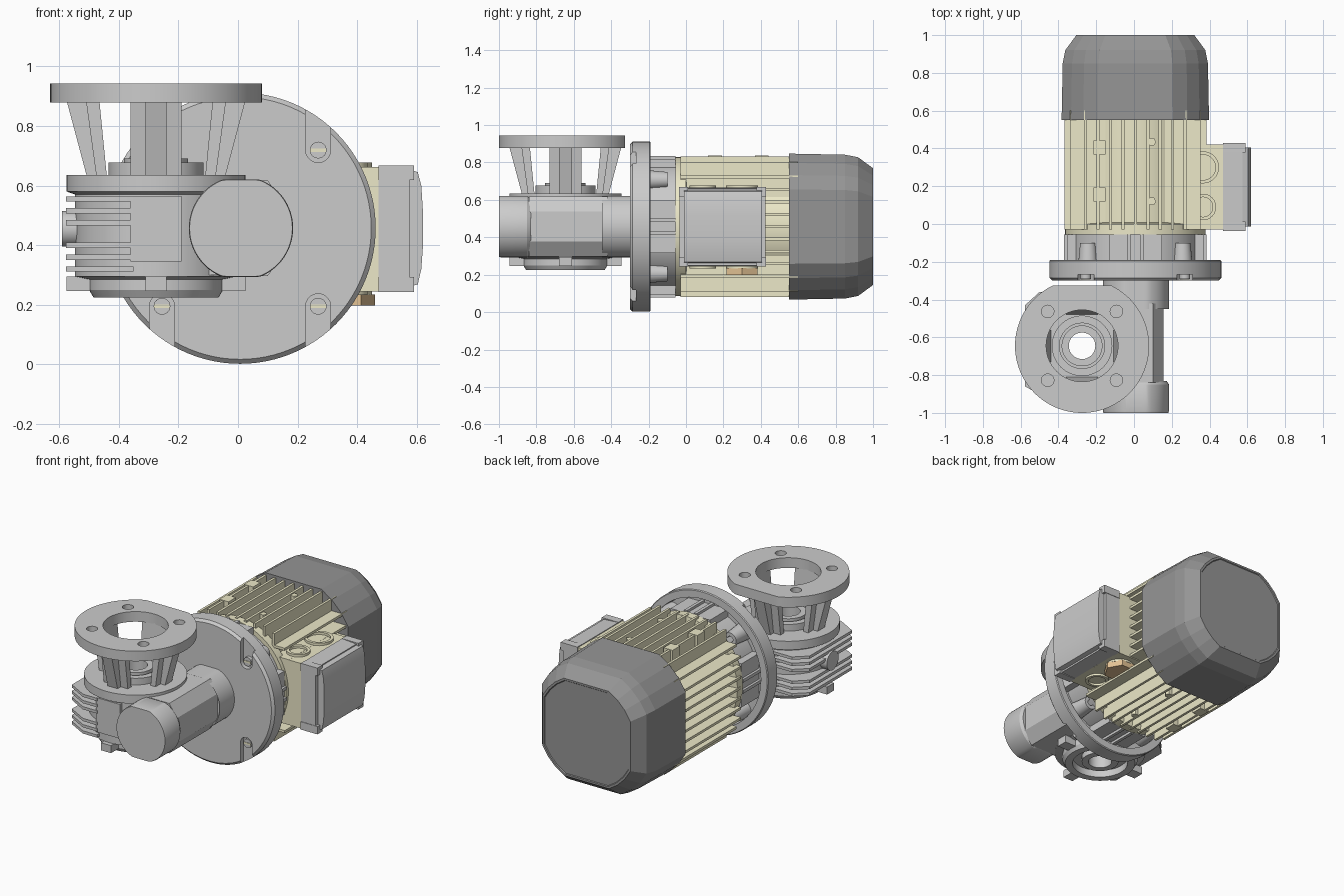
import bpy, bmesh, math
from mathutils import Matrix, Vector

if "Cube" in bpy.data.objects:
    bpy.data.objects.remove(bpy.data.objects["Cube"])

MX, MZ = 0.007, 0.457          # motor axis
GX, GY = -0.275, -0.645        # gear output axis


def material(name, rgb):
    m = bpy.data.materials.new(name)
    m.diffuse_color = (*rgb, 1)
    m.use_nodes = True
    m.node_tree.nodes["Principled BSDF"].inputs["Base Color"].default_value = m.diffuse_color
    return m


CREAM = material("cream_paint", (0.84, 0.81, 0.58))
DARK = material("dark_grey", (0.3, 0.3, 0.3))
LIGHT = material("light_grey", (0.6, 0.6, 0.61))
BRASS = material("brass", (0.78, 0.55, 0.3))


def place(u, v, h, axis):
    return {'X': (h, u, v), 'Y': (u, h, v), 'Z': (u, v, h)}[axis]


def finish(name, bm, mat=None, matrix=None):
    bmesh.ops.remove_doubles(bm, verts=bm.verts, dist=1e-5)
    bmesh.ops.recalc_face_normals(bm, faces=bm.faces)
    if matrix:
        bm.transform(matrix)
    me = bpy.data.meshes.new(name)
    bm.to_mesh(me)
    bm.free()
    o = bpy.data.objects.new(name, me)
    bpy.context.collection.objects.link(o)
    if mat:
        me.materials.append(mat)
    return o


def skin(bm, rings, closed=False):
    pairs = list(zip(rings, rings[1:])) + ([(rings[-1], rings[0])] if closed else [])
    for a, b in pairs:
        for i in range(len(a)):
            j = (i + 1) % len(a)
            bm.faces.new((a[i], a[j], b[j], b[i]))


def loft(name, pts, sections, axis, c=(0, 0), mat=None, matrix=None):
    """Outline pts repeated at (height, scale) sections, capped at both ends."""
    bm = bmesh.new()
    rings = [[bm.verts.new(place(c[0] + u * s, c[1] + v * s, h, axis)) for u, v in pts]
             for h, s in sections]
    skin(bm, rings)
    bm.faces.new(rings[0])
    bm.faces.new(rings[-1])
    return finish(name, bm, mat, matrix)


def prism(name, pts, lo, hi, axis, c=(0, 0), mat=None, matrix=None):
    return loft(name, pts, [(lo, 1), (hi, 1)], axis, c, mat, matrix)


def box(name, x, y, z, mat=None, matrix=None):
    return prism(name, [(x[0], y[0]), (x[1], y[0]), (x[1], y[1]), (x[0], y[1])],
                 z[0], z[1], 'Z', mat=mat, matrix=matrix)


def circle(r, n=48, limit=9):
    return [(r * math.cos(2 * math.pi * i / n), max(-limit, min(limit, r * math.sin(2 * math.pi * i / n))))
            for i in range(n)]


def lathe(name, profile, axis, c, mat=None, n=64):
    """Closed (radius, height) profile revolved into a ring."""
    bm = bmesh.new()
    rings = [[bm.verts.new(place(c[0] + r * u, c[1] + r * v, h, axis)) for u, v in circle(1, n)]
             for r, h in profile]
    skin(bm, rings, closed=True)
    return finish(name, bm, mat)


def cut(target, cutters):
    for k in cutters:
        mod = target.modifiers.new("cut", 'BOOLEAN')
        mod.operation, mod.solver, mod.object = 'DIFFERENCE', 'EXACT', k
        bpy.context.view_layer.objects.active = target
        bpy.ops.object.modifier_apply(modifier=mod.name)
        bpy.data.objects.remove(k)


M = (MX, MZ)
corners = [(sx, sz) for sx in (-1, 1) for sz in (-1, 1)]
quarters = [Matrix.Rotation(i * math.pi / 2, 4, 'Y') for i in range(4)]
to_motor = Matrix.Translation((MX, 0, MZ))
to_gear = Matrix.Translation((GX, GY, 0))

# Motor flange: disc with raised back rim and screw slots in the front
flange = lathe("motor_flange", [(.05, -.30), (.44, -.30), (.455, -.285), (.455, -.195), (.45, -.19),
                                (.405, -.19), (.40, -.235), (.05, -.235)], 'Y', M, n=96)
prism("flange_centre", circle(.06), -.30, -.235, 'Y', M)
slots = []
for sx, sz in corners:
    arc = [(.042 * math.cos(a), -sz * .042 * math.sin(a)) for a in [i * math.pi / 10 for i in range(11)]]
    slots.append(prism("slot_cutter", arc + [(-.042, sz * .3), (.042, sz * .3)],
                       -.32, -.268, 'Y', (MX + sx * .262, MZ + sz * .262)))
cut(flange, slots)
for sx, sz in corners:
    p = (MX + sx * .262, MZ + sz * .262)
    prism("flange_screw", circle(.028, 24), -.29, -.25, 'Y', p)
    box("screw_slot", (p[0] - .026, p[0] + .026), (-.293, -.28), (p[1] - .006, p[1] + .006), CREAM)
    lathe("screw_boss", [(.02, -.24), (.055, -.24), (.042, -.10), (.02, -.10)], 'Y',
          (MX + sx * .25, MZ + sz * .25), n=24)
prism("flange_hub", circle(.345, 64), -.24, -.05, 'Y', M)
for q in quarters:
    for off in (-.035, .035):
        box("hub_rib", (off - .01, off + .01), (-.24, -.055), (.3, .378), matrix=to_motor @ q)
    box("hub_pad", (-.14, .14), (-.24, -.055), (.3, .362), matrix=to_motor @ q)

# Motor body with cooling fins on four sides
prism("motor_core", circle(.315, 64), -.06, .6, 'Y', M, CREAM)
lathe("motor_end_ring", [(.3, -.055), (.372, -.055), (.372, .0), (.3, .01)], 'Y', M, CREAM)
for q in quarters:
    for k in range(-4, 5):
        off = k * .066
        top = min(.376, math.sqrt(.435 ** 2 - off ** 2))
        base = math.sqrt(.31 ** 2 - off ** 2) - .01
        box("cooling_fin", (off - .008, off + .008), (-.03, .6), (base, top), CREAM, to_motor @ q)
for z0, z1 in ((.74, .836), (.08, .17)):
    for y in (.155, .405):
        box("mounting_pad", (-.215, -.15), (y - .037, y + .037), (z0, z1), CREAM)
    for y in (.12, .435):
        prism("fin_boss", circle(.022, 6), z0, z1 - .01, 'Z', (.095, y), CREAM)

# Fan cowl: square with bevelled corners, tapering to the rear
one = [math.radians(a) for a in (27, 39, 51, 63)]
outline = [(.438 * math.cos(a + k * math.pi / 2), .438 * math.sin(a + k * math.pi / 2))
           for k in range(4) for a in one]
cowl = loft("fan_cowl", outline, [(.55, .93), (.55, 1), (.85, .985), (.92, .95), (1.0, .80), (1.0, .77),
                                  (.995, .76)], 'Y', M, DARK)

# Terminal box: cream base, cable ports, plug and grey lid
box("terminal_base", (.25, .475), (-.03, .42), (.245, .662), CREAM)
for y, r in ((.30, .085), (.09, .07)):
    for z0, z1 in ((.655, .678), (.252, .232)):
        lathe("cable_port", [(r - .018, z0 - (z1 - z0)), (r, z0), (r, z1), (r - .018, z1)],
              'Z', (.365, y), CREAM, 40)
prism("cable_plug", circle(.095, 6), .197, .235, 'Z', (.365, .30), BRASS)
prism("terminal_lid", [(.472, .245), (.575, .25), (.575, .66), (.472, .667)], -.035, .425, 'Y', mat=LIGHT)
prism("lid_cover", [(.57, .26), (.603, .268), (.615, .32), (.62, .39), (.62, .52), (.615, .60),
                    (.603, .645), (.57, .655)], -.012, .405, 'Y', mat=LIGHT)
for y in (-.038, .378):
    for z in (.243, .618):
        box("lid_corner", (.472, .59), (y, y + .05), (z, z + .05), LIGHT)

# Worm tube: flat-sided round ends and an eight-sided middle
T = (.01, .457)
tube = circle(.175, 64, .164)
loft("worm_end_cap", tube, [(-1, .985), (-.99, 1), (-.85, 1), (-.83, .93)], 'Y', T)
loft("worm_neck", tube, [(-.43, .93), (-.45, 1), (-.29, 1)], 'Y', T)
octagon = [(sx * a, sz * b) for sx, sz, a, b in (
    (1, -1, .145, .08), (1, 1, .145, .08), (1, 1, .09, .16), (-1, 1, .09, .16),
    (-1, 1, .145, .08), (-1, -1, .145, .08), (-1, -1, .09, .16), (1, -1, .09, .16))]
prism("worm_casing", octagon, -.84, -.42, 'Y', T)

# Gear housing around the vertical output bore
G = (GX, GY)
lathe("gear_housing", [(.07, .235), (.11, .235), (.11, .27), (.165, .27), (.165, .225), (.21, .225),
                       (.225, .25), (.225, .285), (.272, .295), (.272, .57), (.30, .58), (.30, .635),
                       (.16, .635), (.16, .678), (.12, .678), (.12, .655), (.108, .655), (.108, .69),
                       (.07, .69)], 'Z', G)
box("housing_bridge", (-.15, 0), (-.85, -.43), (.30, .615))
box("housing_panel", (-.36, -.19), (-.925, -.75), (.345, .565))
box("housing_panel_rear", (-.36, -.19), (-.54, -.365), (.345, .565))
for i in range(4):
    box("base_boss", (.19, .30), (-.035, .035), (.247, .295),
        matrix=to_gear @ Matrix.Rotation(i * math.pi / 2, 4, 'Z'))

# Housing fins on the far side and the oil plug
for z in (.555, .515, .475, .40, .36, .32):
    prism("housing_fin", [(-.35, -.93), (-.45, -.93), (-.577, -.86), (-.577, -.43), (-.50, -.36), (-.35, -.36)],
          z - .009, z + .009, 'Z')
prism("oil_plug", circle(.06, 32), -.59, -.5, 'X', (GY, .455))

# Output flange on four ribbed legs
plate = prism("output_flange", [(x, min(y, .32)) for x, y in circle(.355, 96)], .878, .943, 'Z', G)
cut(plate, [prism("bore_cutter", circle(.19, 64), .8, 1, 'Z', G)] +
    [prism("hole_cutter", circle(.033, 24), .8, 1, 'Z', (GX + sx * .182, GY + sy * .182)) for sx, sy in corners])
for i in range(4):
    turn = to_gear @ Matrix.Rotation(i * math.pi / 2, 4, 'Z')
    prism("leg_wall", [(.165, .63), (.20, .63), (.235, .885), (.19, .885)], -.085, .085, 'Y', matrix=turn)
    prism("leg_rib", [(.18, .63), (.232, .63), (.30, .885), (.2, .885)], -.035, .035, 'Y', matrix=turn)

# Smooth round parts, keep the cowl faceted
bpy.ops.object.select_all(action='DESELECT')
for o in bpy.data.objects:
    o.select_set(o != cowl)
bpy.context.view_layer.objects.active = flange
bpy.ops.object.shade_smooth_by_angle(angle=math.radians(30))
